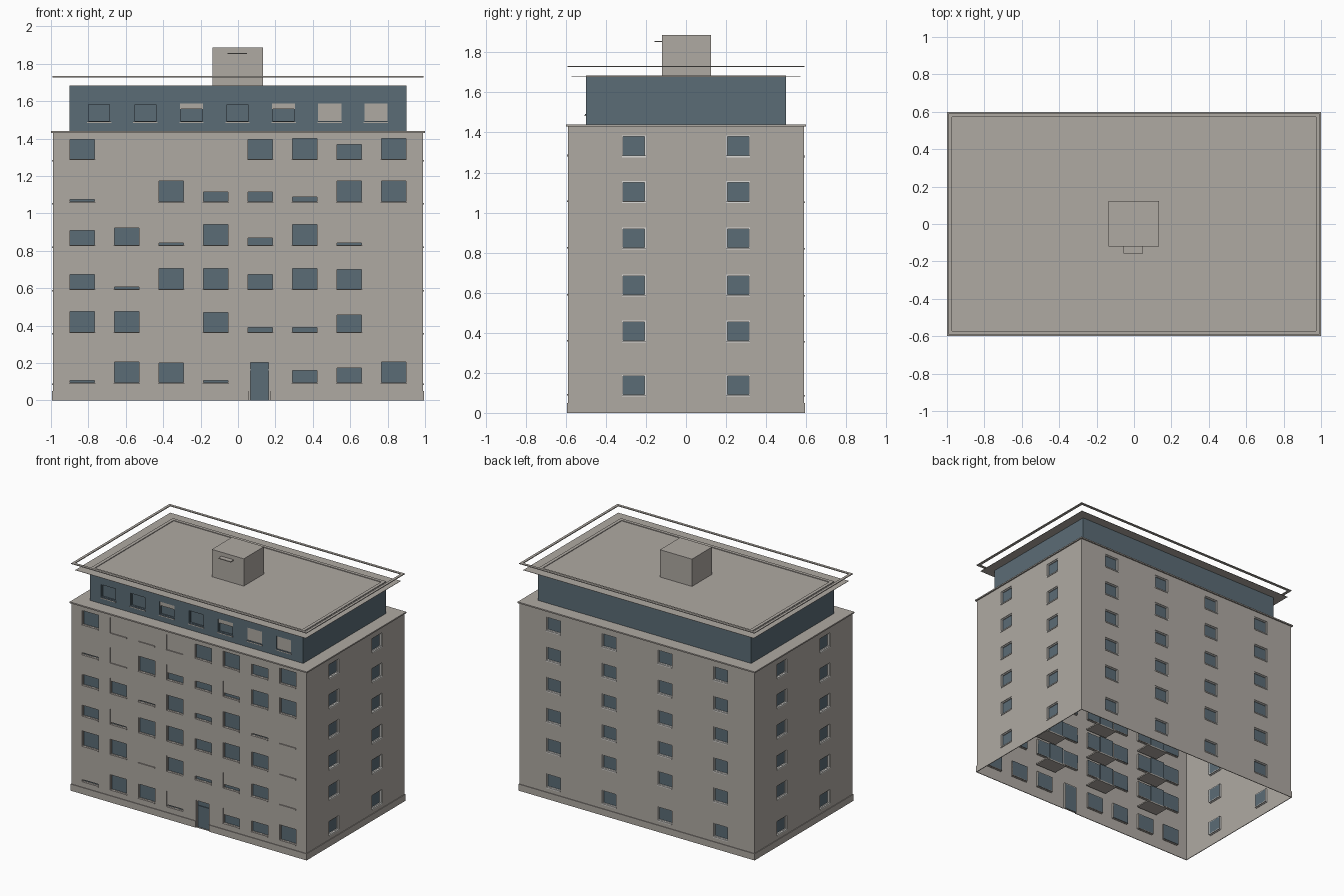
import bpy, bmesh, math
from mathutils import Matrix, Vector

if "Cube" in bpy.data.objects:
    bpy.data.objects.remove(bpy.data.objects["Cube"])


def material(name, rgb):
    m = bpy.data.materials.new(name)
    m.diffuse_color = (*rgb, 1)
    m.use_nodes = True
    m.node_tree.nodes["Principled BSDF"].inputs["Base Color"].default_value = m.diffuse_color
    return m


PLASTER = material("warm_grey_plaster", (0.43, 0.40, 0.365))
GLASS = material("slate_blue", (0.105, 0.15, 0.182))
TRIM = material("pale_trim", (0.72, 0.71, 0.68))


def finish(bm, name, mats):
    me = bpy.data.meshes.new(name)
    bm.to_mesh(me)
    bm.free()
    ob = bpy.data.objects.new(name, me)
    for m in mats:
        me.materials.append(m)
    bpy.context.collection.objects.link(ob)
    return ob


def add_box(bm, lo, hi, xf=Matrix(), mat=0):
    lo, hi = Vector(lo), Vector(hi)
    m = xf @ Matrix.Translation((lo + hi) / 2) @ Matrix.Diagonal((*(hi - lo), 1))
    verts = bmesh.ops.create_cube(bm, size=1, matrix=m)["verts"]
    for f in {f for v in verts for f in v.link_faces}:
        f.material_index = mat


def boxes(name, parts, mat):
    bm = bmesh.new()
    for lo, hi in parts:
        add_box(bm, lo, hi)
    return finish(bm, name, [mat])


def ring(name, ox, oy, w, z0, z1, mat):
    return boxes(name, [((-ox, s * oy - (w if s > 0 else 0), z0),
                         (ox, s * oy + (w if s < 0 else 0), z1)) for s in (-1, 1)]
                 + [((s * ox - (w if s > 0 else 0), w - oy, z0),
                     (s * ox + (w if s < 0 else 0), oy - w, z1)) for s in (-1, 1)], mat)


def facing(angle, dist):
    # local x runs along the wall, local y points into the building
    return Matrix.Rotation(math.radians(angle), 4, "Z") @ Matrix.Translation((0, -dist, 0))


def quad(bm, xf, pts, mat=0):
    f = bm.faces.new([bm.verts.new(xf @ Vector(p)) for p in pts])
    f.material_index = mat


def wall(name, half, z0, z1, xf, holes, mat, reveal, depth=0.015):
    """Flat wall with rectangular openings, each with reveals and a recessed pane."""
    bm = bmesh.new()
    xs = sorted({-half, half} | {h[i] for h in holes for i in (0, 1)})
    zs = sorted({z0, z1} | {h[i] for h in holes for i in (2, 3)})
    for a, b in zip(xs, xs[1:]):
        for c, d in zip(zs, zs[1:]):
            u, v = (a + b) / 2, (c + d) / 2
            if not any(h[0] < u < h[1] and h[2] < v < h[3] for h in holes):
                quad(bm, xf, [(a, 0, c), (b, 0, c), (b, 0, d), (a, 0, d)])
    for a, b, c, d in holes:
        loop = [(a, c), (b, c), (b, d), (a, d)]
        for (p, q), (r, s) in zip(loop, loop[1:] + loop[:1]):
            quad(bm, xf, [(p, 0, q), (p, depth, q), (r, depth, s), (r, 0, s)], 1)
        quad(bm, xf, [(p, depth, q) for p, q in loop], 2)
    bmesh.ops.remove_doubles(bm, verts=bm.verts, dist=1e-5)
    return finish(bm, name, [mat, reveal, GLASS])


def frames(name, xf, holes, mat, w=0.008):
    """Thin frame inside each opening plus a projecting sill."""
    bm = bmesh.new()
    for a, b, c, d in holes:
        for lo, hi in (((a, c), (a + w, d)), ((b - w, c), (b, d)),
                       ((a + w, d - w), (b - w, d)), ((a + w, c), (b - w, c + w))):
            add_box(bm, (lo[0], 0.006, lo[1]), (hi[0], 0.015, hi[1]), xf)
        add_box(bm, (a, -0.005, c - 0.004), (b, 0.006, c + 0.004), xf)
    return finish(bm, name, [mat])


def blinds(name, xf, parts):
    bm = bmesh.new()
    for a, b, c, d in parts:
        add_box(bm, (a, 0.003, c), (b, 0.012, d), xf)
    return finish(bm, name, [PLASTER])


SILLS = [0.09, 0.36, 0.59, 0.825, 1.057, 1.285]
HX, HY, TOP = 0.99, 0.59, 1.43

# Front wall: each digit is how far a window's blind is raised, 9 = fully open
OPEN = ["19815569", "99082270", "61996980", "67193910", "10944299", "80008969"]
front = facing(0, HY)
holes, shut = [], []
for row, (z, digits) in enumerate(zip(SILLS, OPEN)):
    for col, ch in enumerate(digits):
        x = -0.833 + col * 0.238
        if row == 0 and col == 4:
            continue
        hole = (x - 0.07, x + 0.07, z, z + 0.12)
        holes.append(hole)
        if ch != "9":
            shut.append((hole[0], hole[1], z + 0.12 * int(ch) / 9 + 0.003, z + 0.12))
door = (0.06, 0.17, 0.0, 0.21)
wall("front_wall", HX, 0, TOP, front, holes + [door], PLASTER, PLASTER)
frames("front_window_frames", front, holes, PLASTER, 0.005)
blinds("front_blinds", front, shut)
boxes("door_frame", [((0.06, -0.584, 0), (0.067, -0.575, 0.21)),
                     ((0.163, -0.584, 0), (0.17, -0.575, 0.21)),
                     ((0.067, -0.584, 0.203), (0.163, -0.575, 0.21))], PLASTER)
boxes("door_transom", [((0.067, -0.58, 0.16), (0.163, -0.575, 0.167))], GLASS)

# Back and side walls with regular windows
for name, angle, half, dist, cols, hw in (
        ("right", 90, HY, HX, (-0.26, 0.26), 0.06),
        ("left", -90, HY, HX, (-0.26, 0.26), 0.06),
        ("back", 180, HX, HY, (-0.705, -0.235, 0.235, 0.705), 0.06)):
    xf = facing(angle, dist)
    holes = [(x - hw, x + hw, z - 0.005, z + 0.1) for x in cols for z in SILLS]
    wall(name + "_wall", half, 0, TOP, xf, holes, PLASTER, TRIM)
    frames(name + "_window_frames", xf, holes, TRIM, 0.006)

# Plinth, broken at the door, and the cornice slab
boxes("plinth", [((-0.995, -0.595, 0), (0.06, -0.59, 0.05)),
                 ((0.17, -0.595, 0), (0.995, -0.59, 0.05)),
                 ((-0.995, 0.59, 0), (0.995, 0.595, 0.05)),
                 ((-0.995, -0.59, 0), (-0.99, 0.59, 0.05)),
                 ((0.99, -0.59, 0), (0.995, 0.59, 0.05))], PLASTER)
boxes("cornice", [((-1, -0.6, 1.43), (1, 0.6, 1.44))], PLASTER)

# Inner balcony slabs with glazed panels behind the front wall
for i, x in enumerate((-0.6, -0.12, 0.355)):
    floors = [0.255 + 0.233 * k for k in range(5)]
    boxes(f"balcony_slabs_{i}", [((x - 0.09, -0.57, z), (x + 0.09, -0.45, z + 0.01))
                                 for z in floors], PLASTER)
    boxes(f"balcony_panels_{i}", [((x - 0.06, -0.458, z + 0.01), (x + 0.06, -0.45, z + 0.14))
                                  for z in floors], GLASS)

# Set-back top storey
pent = facing(0, 0.5)
holes = [(x - 0.062, x + 0.062, 1.488, 1.588) for x in (-0.742 + 0.2465 * i for i in range(7))]
wall("top_storey_front", 0.9, 1.44, 1.68, pent, holes, GLASS, GLASS)
frames("top_storey_frames", pent, holes, GLASS, 0.006)
shut = [(h[0], h[1], 1.488 + 0.1 * f, 1.588)
        for h, f in zip(holes, (1, 1, 0.7, 1, 0.7, 0.05, 0.05)) if f < 1]
blinds("top_storey_blinds", pent, shut)
boxes("top_storey_sills", [((h[0] - 0.003, -0.506, 1.482), (h[1] + 0.003, -0.494, 1.488))
                           for h in holes], PLASTER)
for name, angle, half, dist in (("right", 90, 0.5, 0.9), ("left", -90, 0.5, 0.9),
                                ("back", 180, 0.9, 0.5)):
    wall("top_storey_" + name, half, 1.44, 1.68, facing(angle, dist), [], GLASS, GLASS)

# Roof sheet, curb and the floating rail around it
boxes("roof_sheet", [((-0.972, -0.572, 1.677), (0.972, 0.572, 1.679))], PLASTER)
ring("roof_curb", 0.9, 0.5, 0.025, 1.678, 1.684, PLASTER)
ring("roof_rail", 0.992, 0.592, 0.02, 1.727, 1.733, PLASTER)

# Lift housing with its small canopy
boxes("lift_housing", [((-0.137, -0.12, 1.678), (0.133, 0.124, 1.887))], PLASTER)
boxes("lift_canopy", [((-0.055, -0.157, 1.851), (0.048, -0.119, 1.857))], PLASTER)
